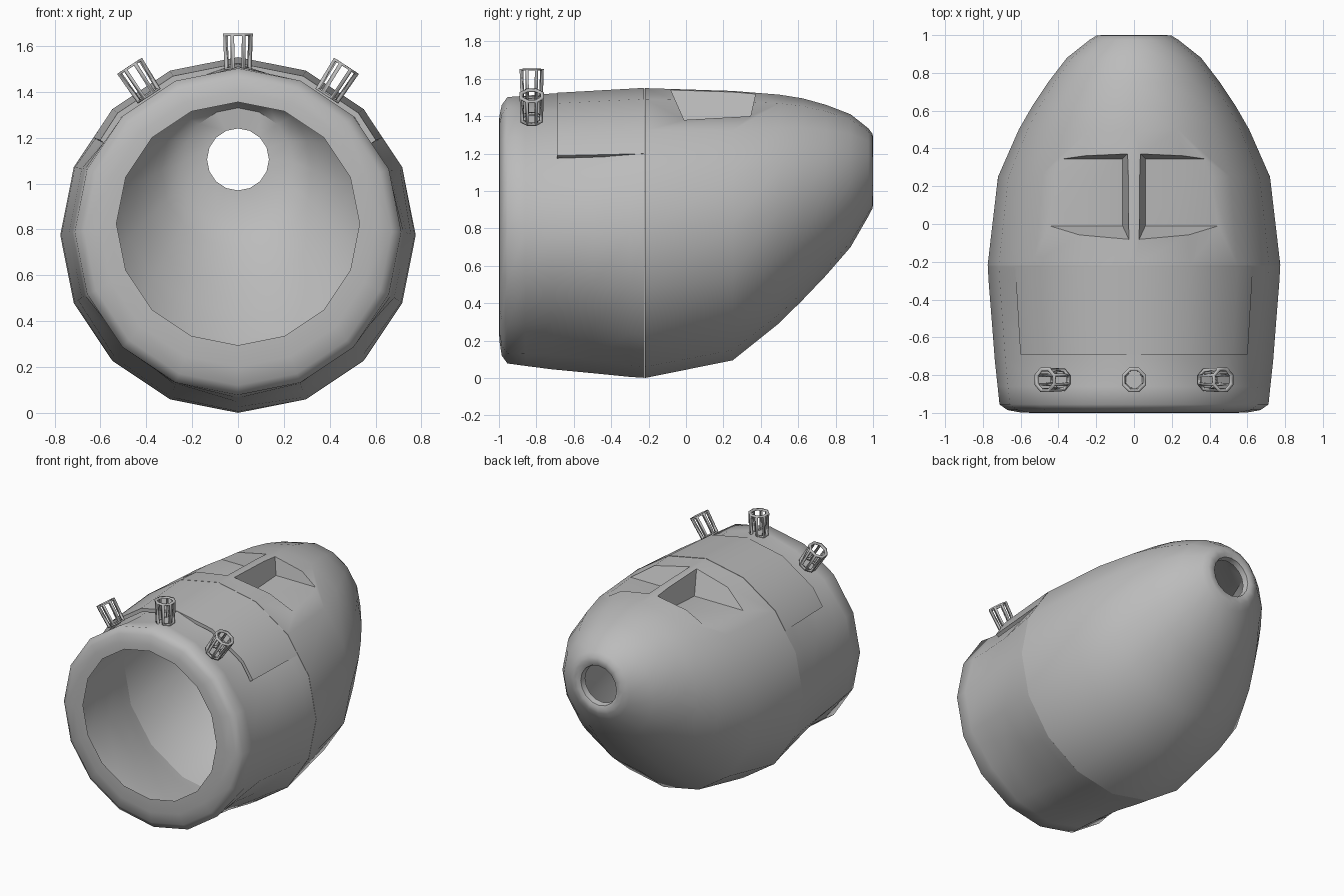
import bpy, bmesh, math
from mathutils import Matrix, Vector

if "Cube" in bpy.data.objects:
    bpy.data.objects.remove(bpy.data.objects["Cube"])

grey = bpy.data.materials.new("mid_grey")
grey.diffuse_color = (0.5, 0.5, 0.5, 1)
grey.use_nodes = True
grey.node_tree.nodes["Principled BSDF"].inputs["Base Color"].default_value = grey.diffuse_color
SIDES = 16


def finish(bm, name, angle=35):
    bm.normal_update()
    bmesh.ops.recalc_face_normals(bm, faces=bm.faces)
    me = bpy.data.meshes.new(name)
    bm.to_mesh(me)
    bm.free()
    me.materials.append(grey)
    ob = bpy.data.objects.new(name, me)
    bpy.context.collection.objects.link(ob)
    if angle:
        smooth(ob, angle)
    return ob


def activate(ob):
    bpy.ops.object.select_all(action='DESELECT')
    ob.select_set(True)
    bpy.context.view_layer.objects.active = ob


def smooth(ob, angle):
    activate(ob)
    bpy.ops.object.shade_smooth_by_angle(angle=math.radians(angle))


def ring(y, cz, r, dent=0.0, top=9.0):
    """Ring of points around the y axis; dent pushes chosen directions inward, top flattens."""
    pts = []
    for i in range(SIDES):
        a = 2 * math.pi * i / SIDES
        elev = round(math.degrees(math.asin(max(-1, min(1, math.sin(a))))))
        k = {22: 0.5, 45: 0.8, 67: 0.8, 68: 0.8, -45: 1.0, -67: 0.4, -68: 0.4}.get(elev, 0)
        q = r - dent * k
        pts.append((q * math.cos(a), y, min(top, cz + q * math.sin(a))))
    return pts


def loft(rings):
    """Closed hollow shell: rings run along the outside and back along the inside."""
    bm = bmesh.new()
    vs = [[bm.verts.new(p) for p in r] for r in rings]
    for j, a in enumerate(vs):
        b = vs[(j + 1) % len(vs)]
        for i in range(SIDES):
            n = (i + 1) % SIDES
            bm.faces.new((a[i], a[n], b[n], b[i]))
    return bm


# Rear shell: tapering body that sweeps up to a small round outlet
outer = [(-0.22, 0.775, 0.775), (0.25, 0.815, 0.72), (0.5, 0.905, 0.61),
         (0.625, 0.957, 0.538), (0.75, 1.005, 0.455), (0.88, 1.055, 0.355),
         (0.975, 1.10, 0.235), (0.998, 1.107, 0.198)]
inner = [(1.0, 1.106, 0.165), (0.99, 1.105, 0.142), (0.95, 1.105, 0.135),
         (0.94, 1.09, 0.24), (0.87, 1.055, 0.335)]
inner += [(y, cz, r - 0.02) for y, cz, r in reversed(outer[:5])]
rear = finish(loft([ring(*o) for o in outer] + [ring(*o, top=1.36) for o in inner]),
              "rear_shell", 0)

# Twin recessed pockets on top of the rear shell, with a thin ridge between
for s in (1, -1):
    bm = bmesh.new()
    bmesh.ops.create_cube(bm, size=2)
    for v in bm.verts:
        x, y, z = v.co
        if z < 0:
            v.co = (s * (0.06 if x < 0 else 0.55), -0.01 if y < 0 else 0.345,
                    1.38 if y < 0 else 1.40)
        else:
            v.co = (s * (0.005 if x < 0 else 0.55), -0.13 if y < 0 else 0.40, 1.65)
    cutter = finish(bm, "pocket_cutter", 0)
    cutter.hide_render = True
    mod = rear.modifiers.new("pocket", 'BOOLEAN')
    mod.operation, mod.solver, mod.object = 'DIFFERENCE', 'EXACT', cutter
    activate(rear)
    bpy.ops.object.modifier_apply(modifier=mod.name)
    bpy.data.objects.remove(cutter)
smooth(rear, 42)

# Front shell: rounded intake lip with shallow dents behind it, thin walled
skin = [(-0.955, 0.79, 0.712, 0), (-0.86, 0.787, 0.722, 0.025),
        (-0.72, 0.784, 0.737, 0.05), (-0.50, 0.78, 0.754, 0.05),
        (-0.30, 0.776, 0.770, 0.012), (-0.221, 0.775, 0.774, 0)]
front = [ring(-1.0, 0.825, 0.53), ring(-0.998, 0.80, 0.60), ring(-0.985, 0.79, 0.67)]
front += [ring(*p) for p in skin]
front += [ring(y, cz, r - 0.022, d) for y, cz, r, d in reversed(skin)]
front += [ring(-0.965, 0.79, 0.66), ring(-0.98, 0.80, 0.60)]
finish(loft(front), "front_shell", 60)

# Saddle panel lying over the top of the front shell
bm = bmesh.new()
ends = [(-0.69, 0.783, 0.742), (-0.228, 0.775, 0.776)]
angles = [34, 45, 67.5, 90, 112.5, 135, 146]
sections = []
for deg in angles:
    c, s = math.cos(math.radians(deg)), math.sin(math.radians(deg))
    edge = 0.978 if deg in (34, 146) else 1
    sections.append([bm.verts.new((q * c, y, cz + q * s))
                     for (y, cz, r), t in ((ends[0], 0), (ends[1], 0),
                                           (ends[1], 0.02), (ends[0], 0.025))
                     for q in (r * edge - t,)])
for a, b in zip(sections, sections[1:]):
    for i in range(4):
        n = (i + 1) % 4
        bm.faces.new((a[i], a[n], b[n], b[i]))
bm.faces.new(sections[0])
bm.faces.new(sections[-1])
finish(bm, "top_panel", 35)

# Three slotted cages standing radially behind the intake lip
for label, deg in (("left", -33), ("middle", 0), ("right", 33)):
    bm = bmesh.new()
    n, r, lo, hi = 8, 0.070, 0.71, 0.868
    a = [math.pi * (2 * i + 1) / n for i in range(n)]
    low = [bm.verts.new((r * 0.92 * math.cos(t), r * 0.92 * math.sin(t), lo)) for t in a]
    top = [bm.verts.new((r * math.cos(t), r * math.sin(t), hi)) for t in a]
    walls = [bm.faces.new((low[i], low[(i + 1) % n], top[(i + 1) % n], top[i]))
             for i in range(n)]
    bm.normal_update()
    bmesh.ops.inset_individual(bm, faces=walls, thickness=0.014)
    bmesh.ops.delete(bm, geom=walls, context='FACES')
    bm.transform(Matrix.Translation(Vector((0, -0.825, 0.785))) @
                 Matrix.Rotation(math.radians(deg), 4, 'Y'))
    cage = finish(bm, label + "_cage", 30)
    sol = cage.modifiers.new("wall", 'SOLIDIFY')
    sol.thickness, sol.offset = 0.018, -1
